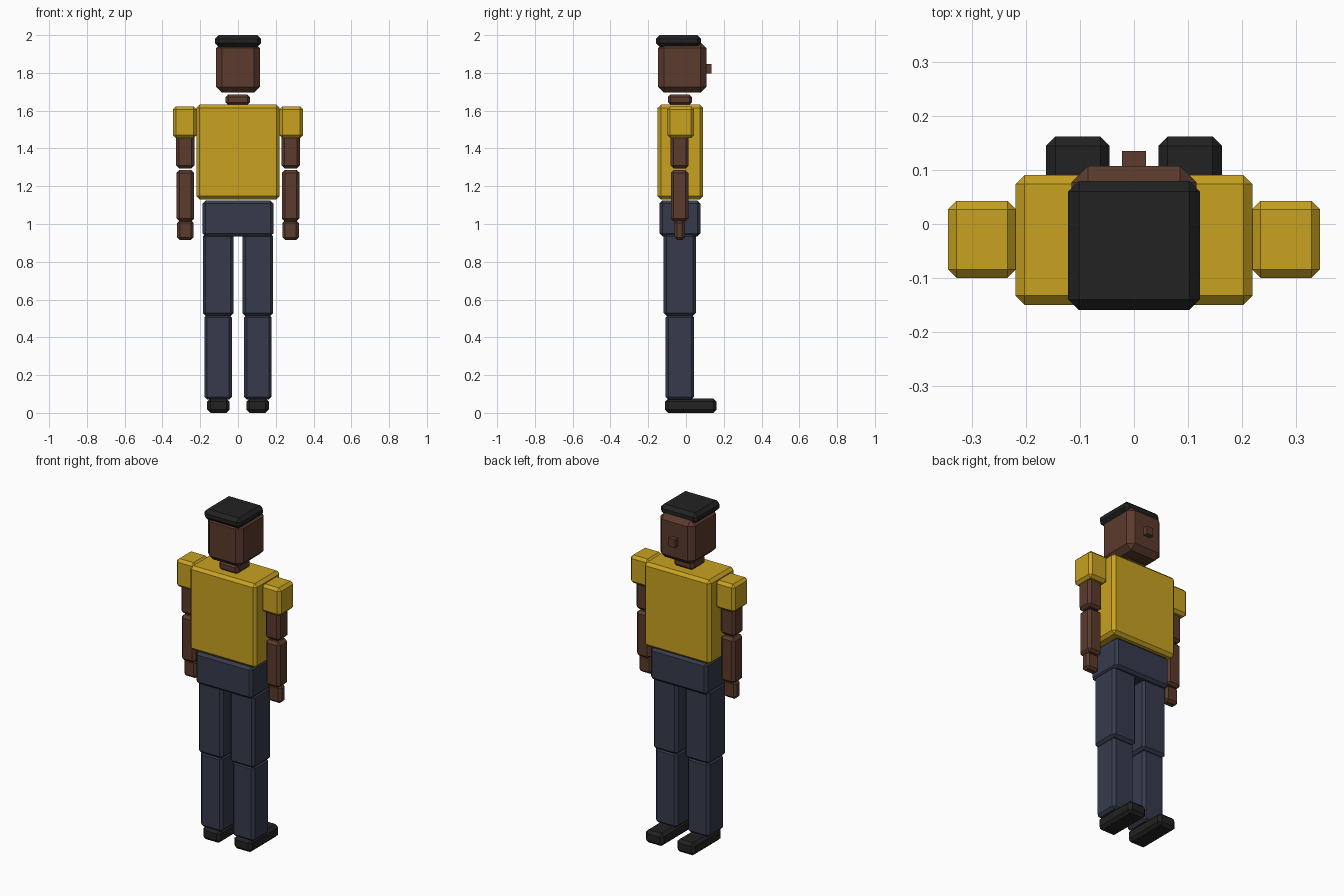
import bpy
import bmesh

if "Cube" in bpy.data.objects:
    bpy.data.objects.remove(bpy.data.objects["Cube"])


def material(name, rgb):
    m = bpy.data.materials.new(name)
    m.diffuse_color = (*rgb, 1.0)
    m.use_nodes = True
    m.node_tree.nodes["Principled BSDF"].inputs["Base Color"].default_value = m.diffuse_color
    return m


SHIRT = material("mustard_yellow", (0.58, 0.36, 0.015))
SKIN = material("brown_skin", (0.105, 0.043, 0.026))
TROUSERS = material("dark_navy", (0.037, 0.044, 0.073))
BLACK = material("soft_black", (0.016, 0.016, 0.016))


def block(name, x, y, z, bevel, mat):
    """Chamfered box given by its (min, max) range on each axis."""
    bm = bmesh.new()
    bmesh.ops.create_cube(bm, size=1.0)
    for v in bm.verts:
        v.co = [(r[0] + r[1]) / 2 + c * (r[1] - r[0])
                for r, c in zip((x, y, z), v.co)]
    if bevel:
        bmesh.ops.bevel(bm, geom=bm.edges[:], offset=bevel, segments=1,
                        affect='EDGES', profile=0.5)
    bmesh.ops.recalc_face_normals(bm, faces=bm.faces[:])
    me = bpy.data.meshes.new(name)
    bm.to_mesh(me)
    bm.free()
    me.materials.append(mat)
    ob = bpy.data.objects.new(name, me)
    bpy.context.collection.objects.link(ob)


def pair(name, x, y, z, bevel, mat):
    """The same block on both sides of the body."""
    block("right_" + name, x, y, z, bevel, mat)
    block("left_" + name, (-x[1], -x[0]), y, z, bevel, mat)


# Head
block("hair", (-0.122, 0.122), (-0.16, 0.08), (1.938, 2.0), 0.02, BLACK)
block("head", (-0.116, 0.116), (-0.147, 0.108), (1.695, 1.962), 0.031, SKIN)
block("nose", (-0.022, 0.022), (0.09, 0.135), (1.798, 1.846), 0, SKIN)
block("neck", (-0.065, 0.063), (-0.096, 0.032), (1.63, 1.686), 0.014, SKIN)

# Trunk
block("torso", (-0.22, 0.22), (-0.15, 0.091), (1.13, 1.632), 0.017, SHIRT)
block("pelvis", (-0.187, 0.187), (-0.14, 0.076), (0.935, 1.124), 0.015, TROUSERS)

# Arms
pair("sleeve", (0.219, 0.345), (-0.1, 0.043), (1.455, 1.622), 0.016, SHIRT)
pair("upper_arm", (0.231, 0.327), (-0.082, 0.014), (1.295, 1.475), 0.015, SKIN)
pair("forearm", (0.233, 0.325), (-0.08, 0.012), (1.014, 1.286), 0.015, SKIN)
pair("hand", (0.236, 0.322), (-0.061, -0.006), (0.915, 1.02), 0.014, SKIN)

# Legs
pair("thigh", (0.024, 0.186), (-0.118, 0.052), (0.513, 0.95), 0.015, TROUSERS)
pair("shin", (0.033, 0.178), (-0.108, 0.043), (0.07, 0.52), 0.015, TROUSERS)
pair("foot", (0.045, 0.163), (-0.112, 0.162), (0.0, 0.076), 0.017, BLACK)
